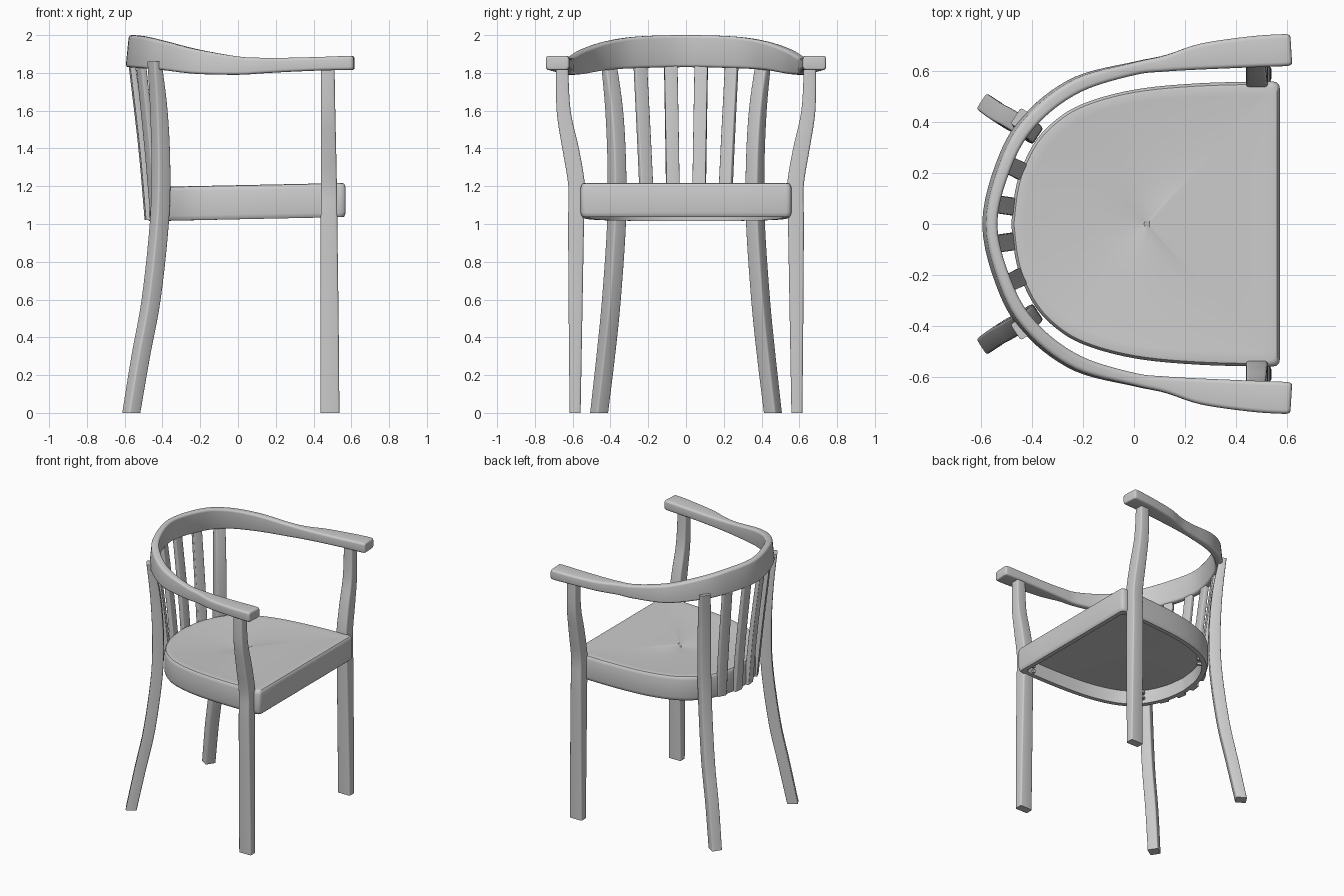
import bpy, bmesh
from math import cos, sin, pi, radians
from mathutils import Vector

if "Cube" in bpy.data.objects:
    bpy.data.objects.remove(bpy.data.objects["Cube"])


def spline(rows, steps):
    """Catmull-Rom samples through rows of numbers."""
    out = []
    for i in range(len(rows) - 1):
        p0, p1, p2, p3 = (rows[max(0, min(len(rows) - 1, i + k))] for k in (-1, 0, 1, 2))
        for s in range(steps):
            t = s / steps
            out.append(tuple(
                0.5 * (2 * b + (c - a) * t + (2 * a - 5 * b + 4 * c - d) * t ** 2
                       + (3 * b - a - 3 * c + d) * t ** 3)
                for a, b, c, d in zip(p0, p1, p2, p3)))
    return out + [tuple(rows[-1])]


def rounded(w, h, r, n=3):
    """Rounded rectangle cross-section centred on the origin."""
    r = min(r, w * 0.45, h * 0.45)
    pts = []
    for k, (sx, sy) in enumerate(((1, 1), (-1, 1), (-1, -1), (1, -1))):
        for j in range(n + 1):
            a = (k + j / n) * pi / 2
            pts.append((sx * (w / 2 - r) + r * cos(a), sy * (h / 2 - r) + r * sin(a)))
    return pts


def loft(name, rings, side=1, angle=35):
    """Skin closed rings, cap both ends; side=-1 mirrors across y."""
    bm = bmesh.new()
    vs = [[bm.verts.new((x, y * side, z)) for x, y, z in ring] for ring in rings]
    n = len(vs[0])
    for a, b in zip(vs, vs[1:]):
        for i in range(n):
            bm.faces.new((a[i], a[(i + 1) % n], b[(i + 1) % n], b[i]))
    bm.faces.new(vs[0])
    bm.faces.new(vs[-1])
    bmesh.ops.recalc_face_normals(bm, faces=bm.faces)
    me = bpy.data.meshes.new(name)
    bm.to_mesh(me)
    bm.free()
    ob = bpy.data.objects.new(name, me)
    bpy.context.collection.objects.link(ob)
    bpy.ops.object.select_all(action='DESELECT')
    ob.select_set(True)
    bpy.context.view_layer.objects.active = ob
    bpy.ops.object.shade_smooth_by_angle(angle=radians(angle))
    return ob


def post(name, rows, turn, side, r=0.01, steps=5):
    """Upright bar from rows of (z, x, y, depth, width), turned about z."""
    c, s = cos(radians(turn)), sin(radians(turn))
    rings = [[(x + u * c - v * s, y + u * s + v * c, z) for u, v in rounded(d, w, r)]
             for z, x, y, d, w in spline(rows, steps)]
    return loft(name, rings, side)


# Seat: one shell with dished top, rounded rim and hollow underside
half = spline([(-.48, 0), (-.458, .16), (-.40, .30), (-.32, .395), (-.2, .47),
               (0, .525), (.25, .55), (.54, .558)], 5)
half += [(.558, .554), (.567, .545), (.57, .53), (.57, .3)]
outline = half + [(.57, 0)] + [(x, -y) for x, y in half[:0:-1]]
profile = [(s, 1.207 - .02 * (1 - s * s)) for s in (.02, .2, .4, .6, .8, .9, .96)]
profile += [(.98, 1.203), (.992, 1.195), (1, 1.18), (1, 1.05), (.993, 1.034), (.98, 1.025),
            (.92, 1.025), (.918, 1.125), (.5, 1.12), (.02, 1.12)]
loft("seat", [[(.05 + (x - .05) * s, y * s, z + .02 * x) for x, y in outline]
              for s, z in profile])

# Back rail and arms: (outer x, y, inner x, y, bottom z, top z) from arm tip to back centre
arm = [(.612, .728, .618, .632, 1.828, 1.872), (.607, .738, .613, .622, 1.818, 1.886),
       (.58, .742, .585, .617, 1.815, 1.89), (.45, .733, .45, .612, 1.813, 1.885),
       (.26, .705, .26, .604, 1.805, 1.88), (.12, .66, .12, .597, 1.797, 1.88),
       (0, .635, 0, .585, 1.79, 1.887), (-.23, .577, -.21, .525, 1.795, 1.925),
       (-.41, .45, -.375, .41, 1.815, 1.967), (-.525, .28, -.482, .255, 1.825, 1.992),
       (-.595, 0, -.55, 0, 1.83, 2.0)]
arm += [(a, -b, c, -d, e, f) for a, b, c, d, e, f in arm[-2::-1]]
rings = []
for ox, oy, ix, iy, zb, zt in spline(arm, 6):
    o, i = Vector((ox, oy, 0)), Vector((ix, iy, 0))
    across, mid, h = (i - o).normalized(), (o + i) / 2, zt - zb
    lean = .018 * max(0, min(1, (h - .075) / .1))
    ring = []
    for u, v in rounded((i - o).length, h, .016, 4):
        p = mid + across * (u + lean * (v / h + .5))
        ring.append((p.x, p.y, (zb + zt) / 2 + v))
    rings.append(ring)
loft("back_rail_and_arms", rings, angle=40)

front_leg = [(0, .487, .587, .1, .058), (.5, .485, .585, .095, .072), (1, .482, .582, .088, .084),
             (1.2, .481, .579, .085, .088), (1.4, .479, .611, .081, .088),
             (1.6, .477, .648, .076, .074), (1.84, .475, .656, .072, .064)]
back_leg = [(0, -.565, .46, .075, .074), (.3, -.515, .425, .078, .076), (.6, -.46, .395, .08, .076),
            (1, -.417, .368, .08, .076), (1.3, -.408, .366, .078, .076),
            (1.6, -.419, .38, .07, .076), (1.86, -.442, .41, .05, .074)]
slats = {"inner": (7, [(1.02, -.473, .068, .036, .07), (1.4, -.507, .073, .034, .07),
                       (1.86, -.563, .081, .03, .07)]),
         "outer": (25, [(1.02, -.434, .203, .036, .07), (1.4, -.467, .22, .034, .07),
                        (1.86, -.515, .243, .03, .07)])}

for side, tag in ((1, "left"), (-1, "right")):
    # Legs and back slats
    post("front_leg_" + tag, front_leg, 0, side)
    post("back_leg_" + tag, back_leg, -33, side)
    for key, (turn, rows) in slats.items():
        post(f"back_slat_{key}_{tag}", rows, -turn, side, .006)
    # Bolt heads inside the seat frame, two behind each leg
    for key, x, y, ax, ay in (("back", -.335, .305, .82, -.57), ("front", .47, .52, 0, -1)):
        for z in (1.055, 1.095):
            rings = [[(x + ax * t - ay * .015 * cos(k * pi / 3),
                       y + ay * t + ax * .015 * cos(k * pi / 3),
                       z + .015 * sin(k * pi / 3)) for k in range(6)] for t in (-.02, .025)]
            loft(f"{key}_bolt_{tag}", rings, side)
